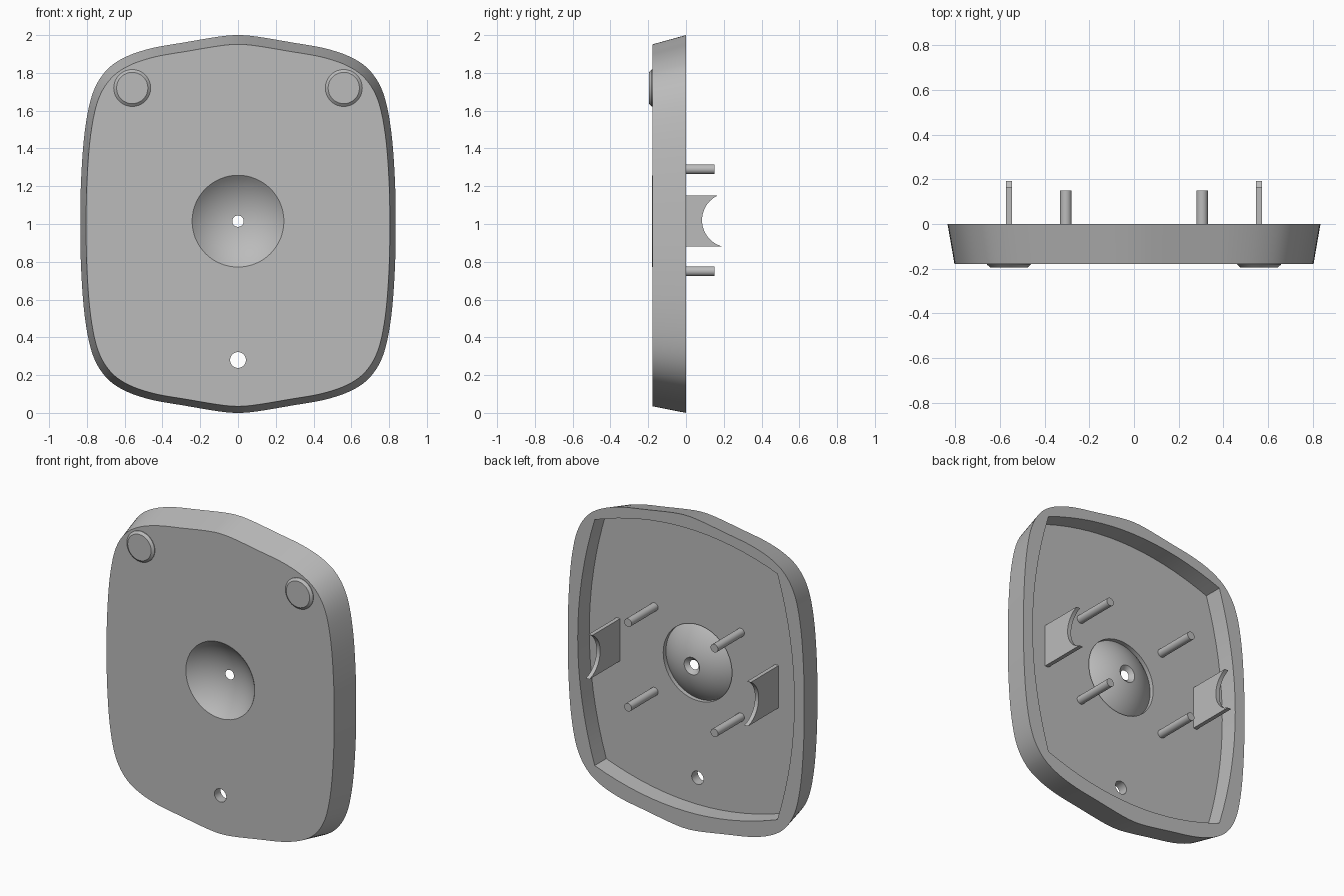
import bpy
import bmesh
from math import sin, cos, pi, sqrt, radians
from mathutils import Vector

if "Cube" in bpy.data.objects:
    bpy.data.objects.remove(bpy.data.objects["Cube"], do_unlink=True)

grey = bpy.data.materials.new("plain_grey")
grey.use_nodes = True
grey.diffuse_color = (0.5, 0.5, 0.5, 1)
grey.node_tree.nodes["Principled BSDF"].inputs["Base Color"].default_value = (0.5, 0.5, 0.5, 1)

FRONT, FLOOR, BACK = -0.178, -0.117, 0.0


def skin(name, rings, closed=False):
    """Join equal rings of points into a solid; closed links last to first."""
    bm = bmesh.new()
    loops = [[bm.verts.new(p) for p in ring] for ring in rings]
    pairs = list(zip(loops, loops[1:]))
    if closed:
        pairs.append((loops[-1], loops[0]))
    else:
        bm.faces.new(loops[0])
        bm.faces.new(loops[-1])
    for a, b in pairs:
        for i in range(len(a)):
            j = (i + 1) % len(a)
            bm.faces.new((a[i], a[j], b[j], b[i]))
    bmesh.ops.recalc_face_normals(bm, faces=bm.faces)
    mesh = bpy.data.meshes.new(name)
    bm.to_mesh(mesh)
    bm.free()
    mesh.materials.append(grey)
    obj = bpy.data.objects.new(name, mesh)
    bpy.context.scene.collection.objects.link(obj)
    smooth(obj)
    return obj


def smooth(obj):
    obj.data.shade_smooth()
    obj.data.set_sharp_from_angle(angle=radians(30))


def lathe(name, profile, x=0, z=0, sides=32, closed=False):
    """Turn (radius, y) points about a line running front to back."""
    angles = [2 * pi * i / sides for i in range(sides)]
    return skin(name, [[(x + r * cos(a), y, z + r * sin(a)) for a in angles]
                       for r, y in profile], closed)


def cut(obj, cutter):
    mod = obj.modifiers.new("cut", "BOOLEAN")
    mod.operation, mod.solver, mod.object = "DIFFERENCE", "EXACT", cutter
    graph = bpy.context.evaluated_depsgraph_get()
    mesh = bpy.data.meshes.new_from_object(obj.evaluated_get(graph))
    obj.modifiers.clear()
    obj.data = mesh
    bpy.data.objects.remove(cutter, do_unlink=True)


def spline(points, steps=5):
    """Smooth closed curve through the points."""
    out, n = [], len(points)
    for i in range(n):
        p0, p1, p2, p3 = (Vector(points[(i + k) % n]) for k in (-1, 0, 1, 2))
        for s in range(steps):
            t = s / steps
            out.append(0.5 * (2 * p1 + (p2 - p0) * t + (2 * p0 - 5 * p1 + 4 * p2 - p3) * t * t
                              + (3 * p1 - p0 - 3 * p2 + p3) * t ** 3))
    return out


# Tapered outer shell: a quarter outline mirrored both ways about mid height
quarter = [(0, 1), (0.1, 0.992), (0.28, 0.962), (0.46, 0.93), (0.6, 0.882), (0.7, 0.81),
           (0.77, 0.69), (0.81, 0.5), (0.83, 0.25), (0.835, 0)]
half = quarter + [(x, -z) for x, z in quarter[-2::-1]]
outline = spline(half + [(-x, z) for x, z in half[-2:0:-1]])
shell = skin("shell", [[(p.x, BACK, 1 + p.y) for p in outline],
                       [(p.x * 0.963, FRONT, 0.993 + p.y * 0.958) for p in outline]])

# Rear cavity with four bowed sides meeting at sharp corners
CX, CZ, BOW, N = 0.645, 0.785, 0.12, 16
cavity = []
for k in range(4):
    for i in range(N):
        t = 1 - 2 * i / N
        bulge = BOW * (1 - t * t)
        x, z = (CX * t, CZ + bulge) if k % 2 == 0 else (-CX - bulge, CZ * t)
        if k > 1:
            x, z = -x, -z
        cavity.append((x, 1.015 + z))
cut(shell, skin("cavity_cutter", [[(x, y, z) for x, z in cavity] for y in (FLOOR, 0.2)]))

# Openings for the dish and the lower hole
DISH_R, DISH_Z = 0.243, 1.015
cut(shell, lathe("dish_cutter", [(DISH_R, -0.4), (DISH_R, 0.2)], 0, DISH_Z, 64))
cut(shell, lathe("hole_cutter", [(0.042, -0.4), (0.042, 0.2)], 0, 0.28))
smooth(shell)

# Hollow dish with a countersunk centre hole
ARC_Y, FRONT_R, REAR_R = -0.434, 0.352, 0.378


def arc(radius, start, end, steps=12):
    rs = [start + (end - start) * i / steps for i in range(steps + 1)]
    return [(r, ARC_Y + sqrt(radius ** 2 - r * r)) for r in rs]


lathe("dish", arc(FRONT_R, DISH_R, 0.03) + arc(REAR_R, 0.055, DISH_R), 0, DISH_Z, 64, closed=True)

for side, sx in (("left", 1), ("right", -1)):
    # Round front feet with a chamfered rim
    lathe("foot_" + side, [(0.098, FRONT + 0.01), (0.098, FRONT - 0.004), (0.083, -0.195)],
          sx * 0.56, 1.72)
    # Rear pegs
    for level, z in (("upper", 1.29), ("lower", 0.75)):
        lathe("peg_" + level + "_" + side, [(0.026, FLOOR - 0.01), (0.026, 0.15)],
              sx * 0.305, z, 24)
    # Cradle plates with a round notch in the rear edge
    zs = [0.88 + 0.27 * i / 20 for i in range(21)]
    notch = [(0.23 - sqrt(0.145 ** 2 - (z - 1.02) ** 2), z) for z in zs]
    edge = [(FLOOR - 0.01, zs[0])] + notch + [(FLOOR - 0.01, zs[-1])]
    skin("cradle_" + side, [[(sx * 0.56 + dx, y, z) for y, z in edge] for dx in (-0.013, 0.013)])
